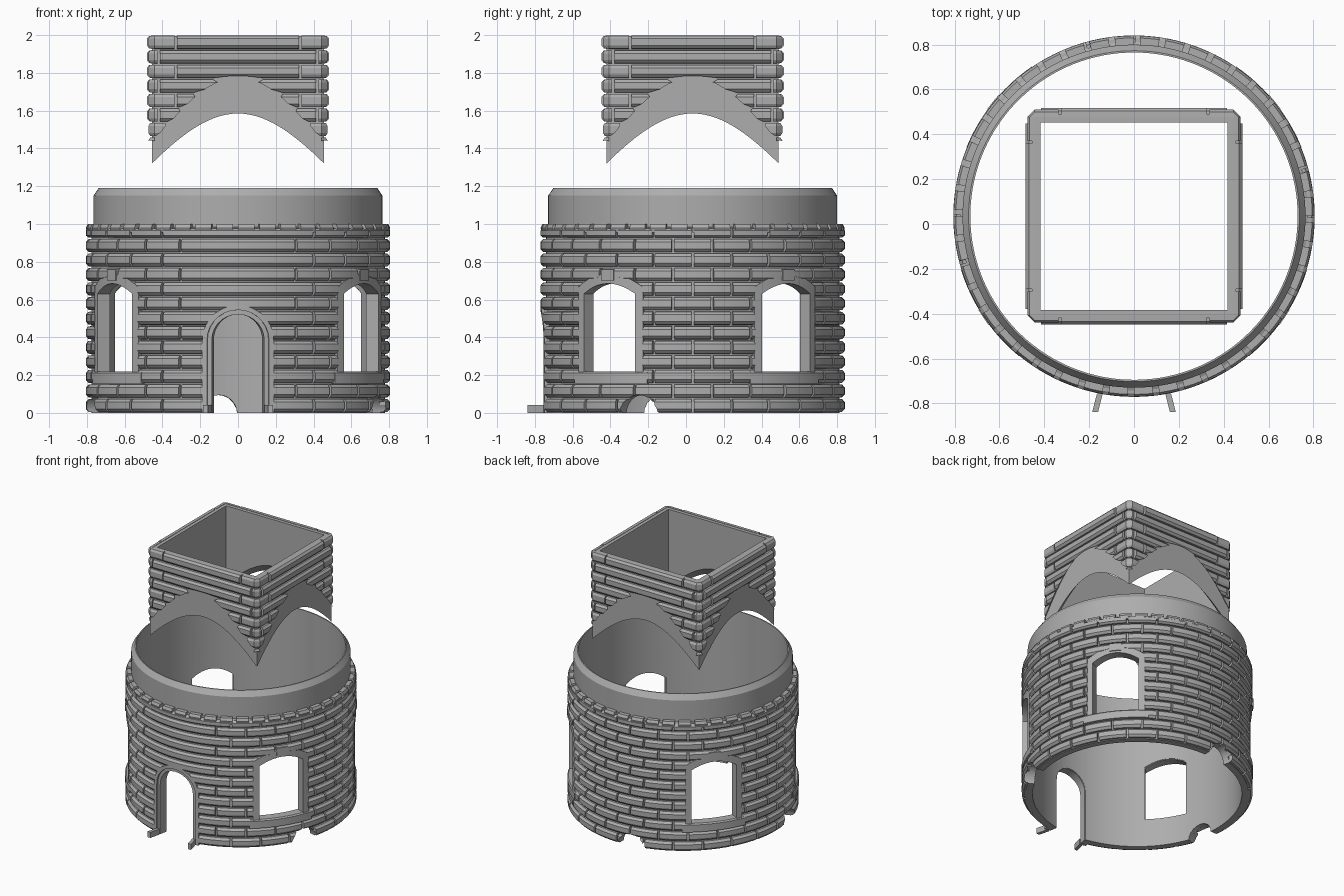
import bpy, bmesh, math
from math import sin, cos, pi, radians
from mathutils import Vector, Matrix

if "Cube" in bpy.data.objects:
    bpy.data.objects.remove(bpy.data.objects["Cube"])

CY = 0.035            # shared centre line of both towers
ROW = 0.077           # height of one brick course
stone = bpy.data.materials.new("grey_stone")
stone.use_nodes = True
grey = (0.42, 0.42, 0.42, 1)
stone.diffuse_color = grey
stone.node_tree.nodes["Principled BSDF"].inputs["Base Color"].default_value = grey


def finish(bm, name):
    """Turn a bmesh into an object at the tower centre."""
    bmesh.ops.recalc_face_normals(bm, faces=bm.faces)
    mesh = bpy.data.meshes.new(name)
    bm.to_mesh(mesh)
    bm.free()
    mesh.materials.append(stone)
    ob = bpy.data.objects.new(name, mesh)
    ob.location.y = CY
    bpy.context.collection.objects.link(ob)
    return ob


def loft(bm, rings, closed=False):
    """Skin equal rings of points; cap the ends unless closed."""
    vs = [[bm.verts.new(p) for p in ring] for ring in rings]
    n = len(vs[0])
    pairs = list(zip(vs, vs[1:])) + ([(vs[-1], vs[0])] if closed else [])
    for a, b in pairs:
        for i in range(n):
            j = (i + 1) % n
            bm.faces.new((a[i], a[j], b[j], b[i]))
    if not closed:
        bm.faces.new(vs[0])
        bm.faces.new(vs[-1])


def polar(r, angle, z):
    return Vector((r * cos(angle), r * sin(angle), z))


def arc(bm, a0, a1, profile, closed=False):
    """Sweep an (r, z) profile around the centre."""
    steps = max(2, round(abs(a1 - a0) / radians(2.8)))
    count = steps if closed else steps + 1
    loft(bm, [[polar(r, a0 + (a1 - a0) * i / steps, z) for r, z in profile]
              for i in range(count)], closed)


def brick_profile(base, depth, z, h):
    """Cross-section of a brick with rounded edges."""
    return [(base - 0.012, z + 0.05 * h), (base + depth * 0.5, z + 0.07 * h),
            (base + depth, z + 0.28 * h), (base + depth, z + 0.75 * h),
            (base + depth * 0.5, z + 0.95 * h), (base - 0.012, z + 0.97 * h)]


def opening(half, bottom, spring, top, rounded, n=14):
    """Outline of an arched opening as (along the wall, height)."""
    pts = [(-half, bottom)]
    for i in range(n + 1):
        t = pi * (1 - i / n)
        u = cos(t)
        rise = sin(t) if rounded else 1 - u * u
        pts.append((half * u, spring + (top - spring) * rise))
    return pts + [(half, bottom)]


def on_wall(r, azimuth, p):
    return polar(r, azimuth + p[0] / 0.78, p[1])


def surround(bm, azimuth, inner, outer, r0, r1):
    """Raised frame between two outlines, bent to the round wall."""
    loft(bm, [[on_wall(r0, azimuth, a), on_wall(r1, azimuth, a),
               on_wall(r1, azimuth, b), on_wall(r0, azimuth, b)]
              for a, b in zip(inner, outer)])


def cut(ob, cutter):
    cutter.hide_render = True
    mod = ob.modifiers.new("cut", 'BOOLEAN')
    mod.operation, mod.solver, mod.object = 'DIFFERENCE', 'EXACT', cutter
    bpy.context.view_layer.objects.active = ob
    bpy.ops.object.modifier_apply(modifier=mod.name)
    bpy.data.objects.remove(cutter)


WINDOWS = [radians(a) for a in (-34, 39, 141, 214)]
DOOR = radians(270)
HOLES = [radians(a) for a in (-21, 98, 193)]


def wall_cutter(grow_window, grow_door, sill):
    """All openings of the round wall as radial wedges."""
    bm = bmesh.new()
    w, d = grow_window, grow_door
    shapes = [(a, opening(0.16 + w, sill, 0.63 + w, 0.685 + w, False)) for a in WINDOWS]
    shapes.append((DOOR, opening(0.137 + d, -0.1, 0.385, 0.522 + d, True)))
    ring = [(0.105 * cos(k * pi / 10), 0.105 * sin(k * pi / 10) - 0.01) for k in range(20)]
    shapes += [(a, ring) for a in HOLES]
    for a, shape in shapes:
        loft(bm, [[on_wall(r, a, p) for p in shape] for r in (0.6, 0.95)])
    return finish(bm, "wall_cutter")


# Round wall with its chamfered collar
bm = bmesh.new()
arc(bm, 0, 2 * pi, [(0.73, 0), (0.777, 0), (0.777, 0.98), (0.765, 0.985),
                    (0.765, 1.15), (0.738, 1.19), (0.73, 1.19)], closed=True)
round_wall = finish(bm, "round_wall")
cut(round_wall, wall_cutter(0.004, 0.004, 0.216))

# Brick courses, staggered, with long bricks over the door
bm = bmesh.new()
for row in range(13):
    shift = 7.5 * (row % 2)
    joints = [k * 15 + shift for k in range(25)]
    joints = [j for j in joints if not 249 < j < 291]
    height = ROW if row < 12 else 0.055
    for a, b in zip(joints, joints[1:]):
        arc(bm, radians(a + 0.5), radians(b - 0.5),
            brick_profile(0.777, 0.029, row * ROW, height))
round_bricks = finish(bm, "round_bricks")
cut(round_bricks, wall_cutter(0.04, 0.045, 0.16))

# Small blocks along the upper rim
bm = bmesh.new()
for k in range(44):
    a = 2 * pi * k / 44
    arc(bm, a, a + radians(6.2), [(0.76, 0.955), (0.8, 0.955), (0.805, 0.98),
                                  (0.795, 1.0), (0.76, 1.0)])
rim_blocks = finish(bm, "rim_blocks")

# Window surrounds with sills and keystones
bm = bmesh.new()
for a in WINDOWS:
    surround(bm, a, opening(0.16, 0.21, 0.63, 0.685, False),
             opening(0.203, 0.21, 0.665, 0.738, False), 0.734, 0.803)
    arc(bm, a - 0.29, a + 0.29, [(0.734, 0.155), (0.808, 0.155), (0.808, 0.21), (0.8, 0.22), (0.734, 0.22)])
    arc(bm, a - 0.05, a + 0.05, [(0.76, 0.7), (0.81, 0.7), (0.81, 0.758), (0.76, 0.758)])
window_surrounds = finish(bm, "window_surrounds")

# Door surround in two steps
bm = bmesh.new()
surround(bm, DOOR, opening(0.137, 0, 0.385, 0.522, True),
         opening(0.163, 0, 0.385, 0.548, True), 0.734, 0.795)
surround(bm, DOOR, opening(0.16, 0, 0.385, 0.545, True),
         opening(0.185, 0, 0.385, 0.57, True), 0.75, 0.806)
door_surround = finish(bm, "door_surround")

# Splayed kerb stones beside the door
bm = bmesh.new()
for side in (-1, 1):
    loft(bm, [[(side * (x + dx), y - CY, z) for dx, z in
               ((-0.013, 0), (0.013, 0), (0.013, 0.043), (-0.013, 0.043))]
              for x, y in ((0.152, -0.755), (0.173, -0.838))])
kerb_stones = finish(bm, "kerb_stones")


def roof_cone(height, slope, name):
    """Solid cone that trims the square tower to a conical roof line."""
    bm = bmesh.new()
    bmesh.ops.create_cone(bm, cap_ends=True, segments=96, radius1=(height - 1) / slope,
                          radius2=0, depth=height - 1,
                          matrix=Matrix.Translation((0, 0, (height + 1) / 2)))
    return finish(bm, name)


# Square tower wall
OUT, INN = 0.455, 0.418
bm = bmesh.new()
loft(bm, [[(sx * h, sy * h, z) for h, z in ((INN, 1.2), (OUT, 1.2), (OUT, 1.995), (INN, 1.995))]
          for sx, sy in ((1, 1), (-1, 1), (-1, -1), (1, -1))], closed=True)
square_wall = finish(bm, "square_wall")
cut(square_wall, roof_cone(1.585 + 1.4 * OUT, 1.4, "wall_trim"))

# Square tower bricks: alternating corner stones and long middle bricks
bm = bmesh.new()
X, Y = Vector((1, 0)), Vector((0, 1))
for row in range(9):
    z = 2.0 - (row + 1) * ROW
    m = 0.42 if row % 2 else 0.33
    corner = [((OUT, m + 0.006), X), ((OUT, OUT - 0.012), X),
              ((OUT - 0.012, OUT), Y), ((m + 0.006, OUT), Y)]
    middle = [((OUT, -m + 0.006), X), ((OUT, m - 0.006), X)]
    for path, depth in ((corner, 0.02), (middle, 0.028)):
        profile = brick_profile(0, depth, z, ROW)
        for quarter in range(4):
            turn = Matrix.Rotation(quarter * pi / 2, 3, 'Z')
            loft(bm, [[turn @ Vector((*(Vector(p) + n * d), h)) for d, h in profile]
                      for p, n in path])
square_bricks = finish(bm, "square_bricks")
cut(square_bricks, roof_cone(2.74, 2.0, "brick_trim"))

# Smooth the curved parts and keep edges sharp
for ob in (round_wall, round_bricks, rim_blocks, window_surrounds, door_surround):
    bpy.ops.object.select_all(action='DESELECT')
    ob.select_set(True)
    bpy.context.view_layer.objects.active = ob
    bpy.ops.object.shade_smooth_by_angle(angle=radians(25))
